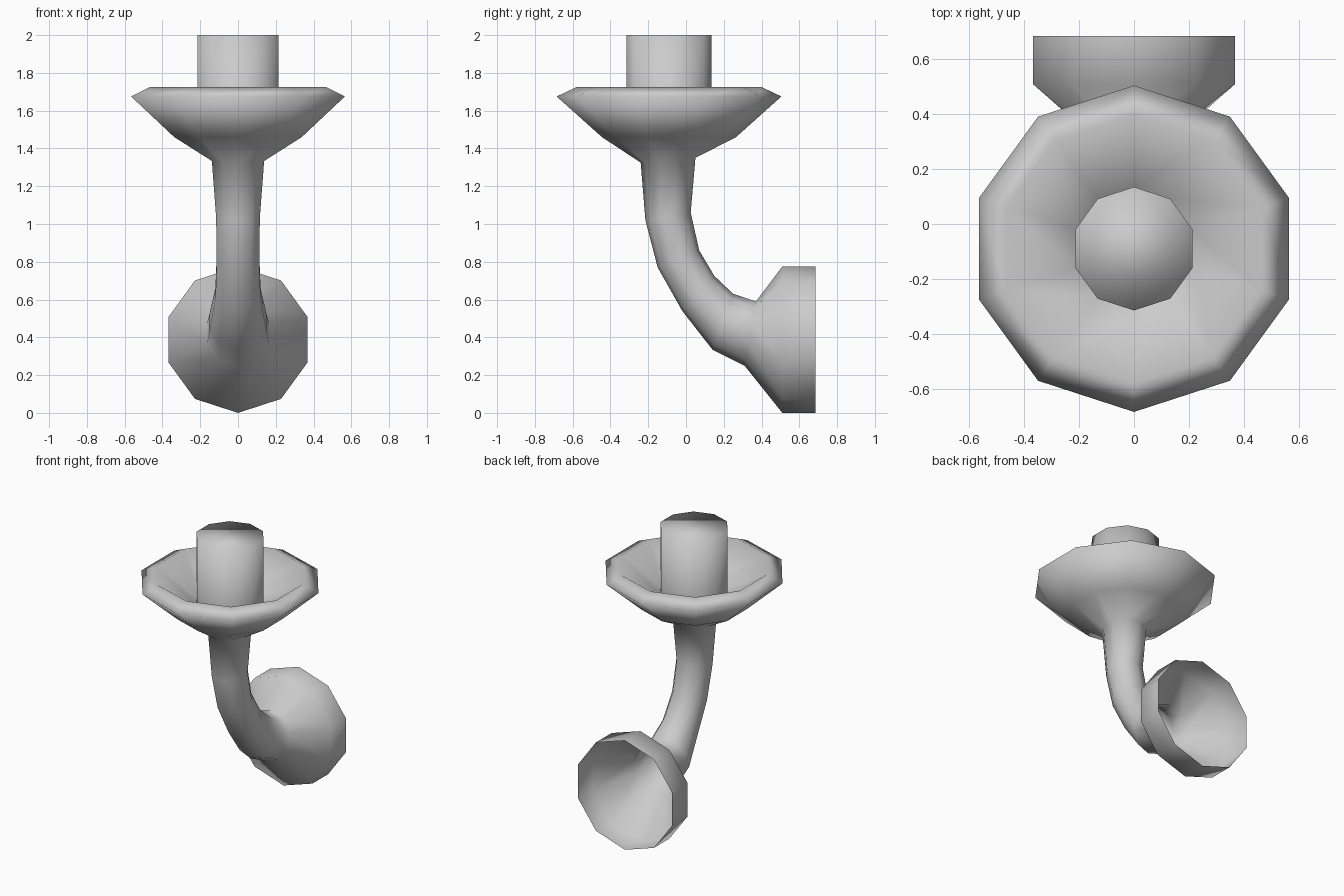
import bpy, bmesh, math
from mathutils import Vector

if "Cube" in bpy.data.objects:
    bpy.data.objects.remove(bpy.data.objects["Cube"])

SIDES = 10

metal = bpy.data.materials.new("plain_grey")
metal.diffuse_color = (0.6, 0.6, 0.6, 1)
metal.use_nodes = True
metal.node_tree.nodes["Principled BSDF"].inputs["Base Color"].default_value = metal.diffuse_color


def loft(name, rings, cap_end=False):
    """Skin ten-sided rings; each ring is (front y, z, back y, z) of its diameter."""
    bm = bmesh.new()
    loops = []
    for y0, z0, y1, z1 in rings:
        front, back = Vector((0, y0, z0)), Vector((0, y1, z1))
        centre, half = (front + back) / 2, (back - front) / 2
        side = Vector((half.length, 0, 0))
        loops.append([bm.verts.new(centre + half * math.cos(a) + side * math.sin(a))
                      for a in (math.tau * k / SIDES for k in range(SIDES))])
    for a, b in zip(loops, loops[1:]):
        for k in range(SIDES):
            n = (k + 1) % SIDES
            bm.faces.new((a[n], a[k], b[k], b[n]))
    if cap_end:
        bm.faces.new(reversed(loops[-1]))
    for f in bm.faces:
        f.smooth = True
    mesh = bpy.data.meshes.new(name)
    bm.to_mesh(mesh)
    bm.free()
    mesh.materials.append(metal)
    ob = bpy.data.objects.new(name, mesh)
    bpy.context.collection.objects.link(ob)
    return ob


def level(radius, z, y=-0.09):
    """Horizontal ring around the candle axis."""
    return (y - radius, z, y + radius, z)


# Hollow wall cup, curved arm and drip dish in one skin
loft("wall_cup_arm_and_dish", [
    (0.685, 0.00, 0.685, 0.775),   # open back of the wall cup
    (0.51, 0.00, 0.51, 0.775),
    (0.31, 0.25, 0.37, 0.59),      # arm
    (0.14, 0.335, 0.25, 0.63),
    (-0.02, 0.54, 0.15, 0.725),
    (-0.15, 0.77, 0.07, 0.86),
    (-0.215, 1.02, 0.025, 1.06),
    (-0.24, 1.325, 0.05, 1.35),
    level(0.355, 1.46),            # dish underside
    level(0.595, 1.675),           # rim
    level(0.49, 1.725),
    level(0.225, 1.54),            # dish inside, down to the candle
])

# Candle
loft("candle", [level(0.225, 1.54), level(0.225, 2.0)], cap_end=True)
